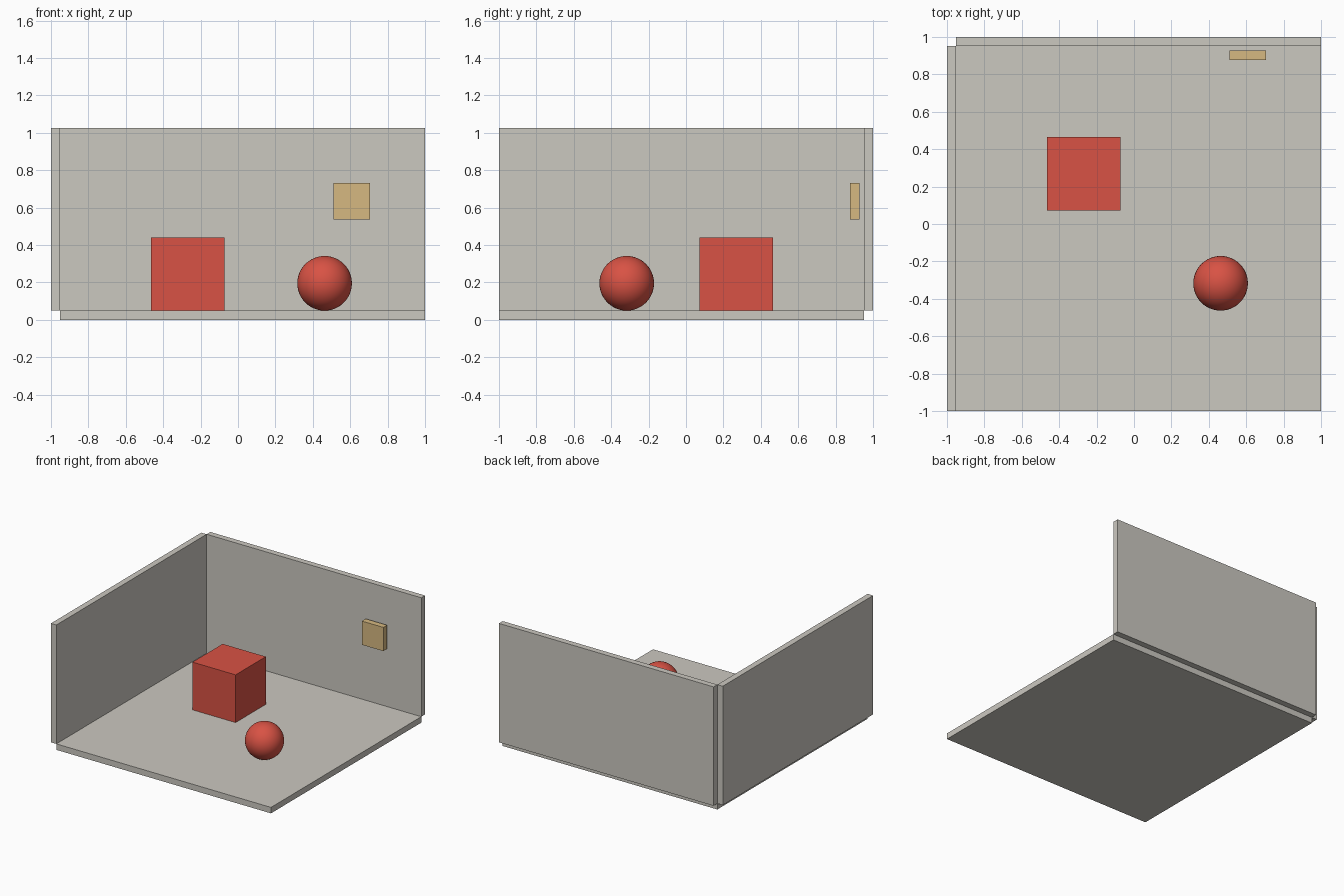
import bpy
import math

cube = bpy.data.objects.get("Cube")
if cube:
    bpy.data.objects.remove(cube, do_unlink=True)


def material(name, rgb):
    mat = bpy.data.materials.new(name)
    mat.use_nodes = True
    mat.diffuse_color = (*rgb, 1)
    mat.node_tree.nodes["Principled BSDF"].inputs["Base Color"].default_value = (*rgb, 1)
    return mat


plaster = material("warm_grey", (0.60, 0.58, 0.53))
red = material("red", (0.69, 0.085, 0.058))
tan = material("tan", (0.67, 0.48, 0.22))


def box(name, low, high, mat):
    """Box spanning two opposite corners."""
    centre = [(a + b) / 2 for a, b in zip(low, high)]
    bpy.ops.mesh.primitive_cube_add(size=1, location=centre)
    obj = bpy.context.object
    obj.name = name
    obj.scale = [b - a for a, b in zip(low, high)]
    bpy.ops.object.transform_apply(location=False, rotation=False, scale=True)
    obj.data.materials.append(mat)
    return obj


T = 0.049        # slab thickness
IN = 1 - T       # inner face of the walls
TOP = 1.026      # wall top

# Room shell: floor and two walls that meet only at their edges
box("floor", (-IN, -1, 0), (1, IN, T), plaster)
box("right_wall", (-1, -1, T), (-IN, IN, TOP), plaster)
box("back_wall", (-IN, IN, T), (1, 1, TOP), plaster)

# Block on the floor
box("block", (-0.465, 0.073, T), (-0.073, 0.465, 0.441), red)

# Panel hovering in front of the back wall
box("wall_panel", (0.511, 0.878, 0.537), (0.706, 0.927, 0.732), tan)

# Ball resting on the floor
R = 0.146
bpy.ops.mesh.primitive_uv_sphere_add(segments=48, ring_count=24, radius=R,
                                     location=(0.463, -0.317, T + R))
ball = bpy.context.object
ball.name = "ball"
ball.data.materials.append(red)
bpy.ops.object.shade_smooth_by_angle(angle=math.radians(30))
